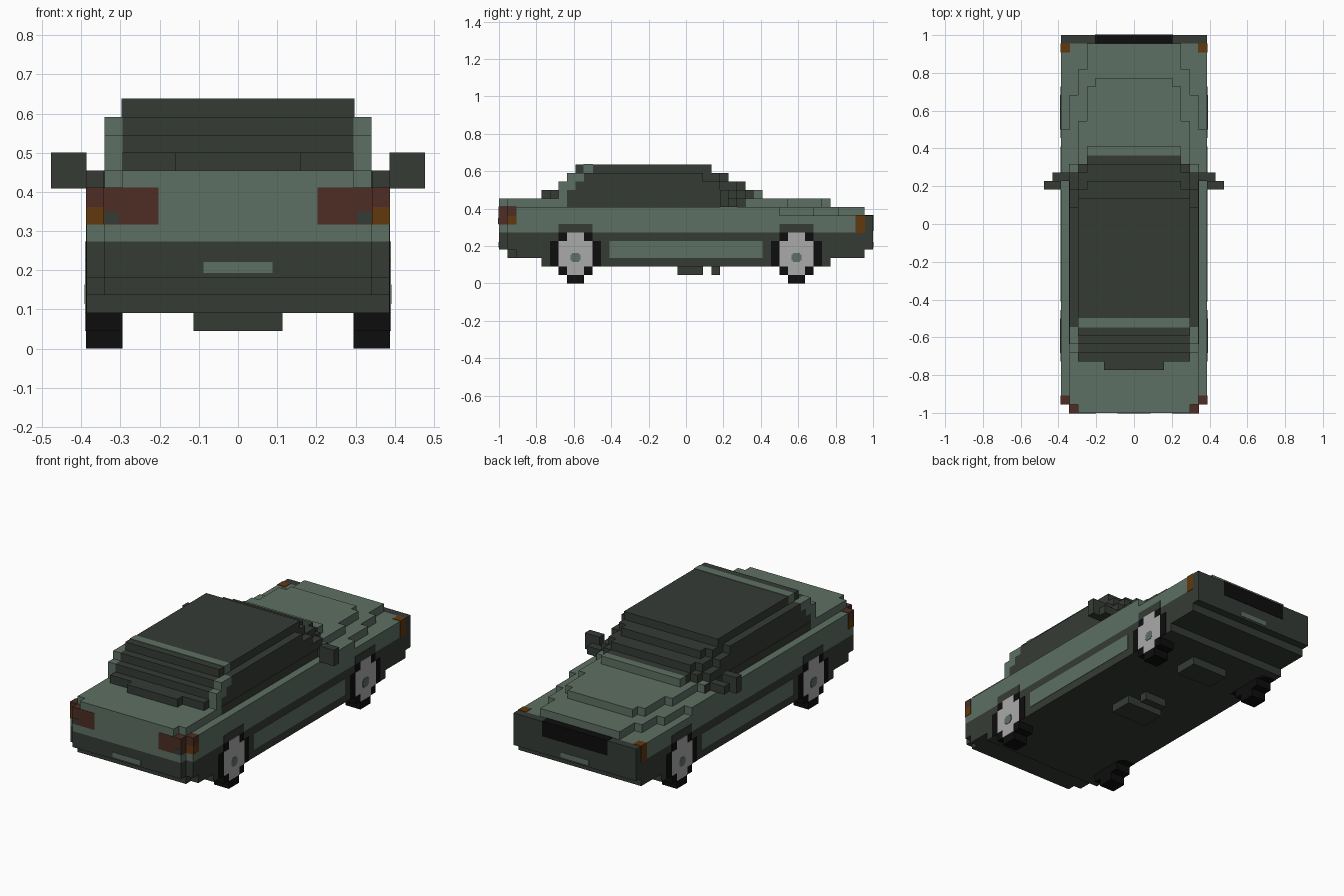
import bpy
import bmesh
from mathutils import Vector

U = 2 / 44          # size of one block
EPS = 0.045         # how far overlays stand proud, in blocks

if "Cube" in bpy.data.objects:
    bpy.data.objects.remove(bpy.data.objects["Cube"])


def material(name, r, g, b):
    m = bpy.data.materials.new(name)
    m.use_nodes = True
    m.diffuse_color = (r, g, b, 1)
    m.node_tree.nodes["Principled BSDF"].inputs["Base Color"].default_value = (r, g, b, 1)
    return m


GREEN = material("sage green", 0.11, 0.16, 0.125)
DARK = material("dark green grey", 0.036, 0.044, 0.036)
BLACK = material("tyre black", 0.004, 0.004, 0.004)
SILVER = material("wheel silver", 0.40, 0.40, 0.40)
BROWN = material("lamp brown", 0.075, 0.027, 0.018)
ORANGE = material("indicator orange", 0.12, 0.04, 0.004)


def finish(bm, name, mat):
    bmesh.ops.recalc_face_normals(bm, faces=bm.faces)
    mesh = bpy.data.meshes.new(name)
    bm.to_mesh(mesh)
    bm.free()
    mesh.materials.append(mat)
    obj = bpy.data.objects.new(name, mesh)
    bpy.context.collection.objects.link(obj)
    return obj


def stepped(name, steps, end, low, high, mat, place):
    """Symmetric stepped outline, each step (start, half width), extruded low to high."""
    side = []
    for i, (start, half) in enumerate(steps):
        stop = steps[i + 1][0] if i + 1 < len(steps) else end
        side += [(half, start), (half, stop)]
    outline = side + [(-w, s) for w, s in reversed(side)]
    bm = bmesh.new()
    face = bm.faces.new([bm.verts.new(place(w, s, low)) for w, s in outline])
    new = bmesh.ops.extrude_face_region(bm, geom=[face])["geom"]
    shift = place(0, 0, high) - place(0, 0, low)
    bmesh.ops.translate(bm, vec=shift, verts=[v for v in new if isinstance(v, bmesh.types.BMVert)])
    return finish(bm, name, mat)


def slab(name, steps, end, z0, z1, mat):
    return stepped(name, steps, end, z0, z1, mat,
                   lambda w, y, z: Vector((w, y - 22, z)) * U)


def box(name, x, y, z, mat, grow=0.0):
    bm = bmesh.new()
    bmesh.ops.create_cube(bm, size=1)
    for v in bm.verts:
        for i, (a, b) in enumerate((x, y, z)):
            v.co[i] = (a - grow if v.co[i] < 0 else b + grow) * U
        v.co.y -= 22 * U
    return finish(bm, name, mat)


def pair(name, x, y, z, mat, grow=0.0):
    box("left_" + name, x, y, z, mat, grow)
    box("right_" + name, (-x[1], -x[0]), y, z, mat, grow)


# Lower body
slab("floor", [(5, 8.5)], 39, 2, 3, DARK)
slab("valance", [(1, 7.5), (2, 8.5)], 43, 3, 4, DARK)
slab("bumper_band", [(0, 7.5), (1, 8.5)], 44, 4, 6, DARK)
slab("nose", [(43, 8.5)], 44, 6, 8, DARK)

# Green upper body and bonnet
slab("waist", [(0, 7.5), (1, 8.5)], 43, 6, 8, GREEN)
slab("shoulder", [(0, 7.5), (1, 8.5), (33, 7.5), (37, 6.5), (40, 5.5)], 43, 8, 9, GREEN)
slab("bonnet_and_deck", [(0, 6.5), (1, 7.5), (29, 6.5), (34, 5.5), (38, 4.5)], 39, 9, 10, GREEN)
slab("cowl", [(30, 5.5)], 31, 10, 11, GREEN)

# Glasshouse, one layer per step
slab("cabin_base", [(5, 3.5), (6, 6.5), (8, 7.5), (28, 6.5), (29, 5.5)], 30, 10, 11, DARK)
slab("cabin_middle", [(7, 6.5), (9, 7.5), (26, 6.5), (28, 5.5)], 29, 11, 12, DARK)
slab("cabin_upper", [(8, 6.5), (10, 7.5), (24, 6.5), (26, 5.5)], 27, 12, 13, DARK)
slab("roof", [(9, 6.5)], 25, 13, 14, DARK)
box("roof_band", (-6.5, 6.5), (10, 11), (13, 14), GREEN, EPS)
for part, y, z in (("base", (7, 8), 10), ("middle", (7, 9), 11), ("upper", (8, 10), 12)):
    pair("pillar_" + part, (6.5, 7.5), y, (z, z + 1), GREEN)
pair("window_sill", (7.4, 7.5 + EPS), (8, 29), (9, 10), DARK)

# Side trim and wheel arches
pair("side_stripe", (8.4, 8.5 + EPS), (13, 31), (3, 5), GREEN)
for end, y in (("tail", 9), ("nose", 35)):
    pair(end + "_arch", (8.4, 8.5 + EPS), (y - 2, y + 2), (6, 7), DARK)

# Mirrors
pair("mirror", (8.5, 10.5), (26, 27), (9, 11), DARK)
pair("mirror_arm", (7.5, 9.5), (27, 28), (9, 10), DARK)

# Lamps, grille and number plates
pair("tail_lamp", (4.5, 7.5), (0, 1), (7, 9), BROWN, EPS)
pair("tail_lamp_corner", (7.5, 8.5), (1, 2), (8, 9), BROWN, EPS)
pair("tail_indicator", (7.5, 8.5), (1, 2), (7, 8), ORANGE, EPS)
pair("reverse_lamp", (6.7, 7.5), (-2 * EPS, 0.5), (7, 7.7), DARK)
pair("nose_indicator", (7.5, 8.5), (42, 43), (6, 8), ORANGE, EPS)
box("grille", (-4.5, 4.5), (43, 44), (6.2, 8), BLACK, EPS)
box("tail_plate", (-1.95, 1.95), (-EPS, 0.1), (4.25, 4.85), GREEN)
box("nose_plate", (-1.95, 1.95), (43.9, 44 + EPS), (4.25, 4.85), GREEN)

# Wheels: stepped tyre, hub plate and cap on each corner
for end, y in (("tail", 9), ("nose", 35)):
    for side, s in (("left", 1), ("right", -1)):
        def place(w, z, x, y=y, s=s):
            return Vector((s * x, y + w - 22, z)) * U
        name = f"{side}_{end}_"
        stepped(name + "tyre", [(0, 1), (1, 2), (2, 3), (5, 2)], 6, 6.5, 8.5 + EPS, BLACK, place)
        stepped(name + "hub", [(1, 1), (2, 2), (5, 1)], 6, 8.4, 8.5 + 2 * EPS, SILVER, place)
        stepped(name + "cap", [(2.5, 0.4), (2.7, 0.6), (3.4, 0.4)], 3.6, 8.4, 8.5 + 3 * EPS, GREEN, place)

# Underside fittings
box("gearbox", (-2.5, 2.5), (21, 24), (1, 2), DARK)
box("front_axle_block", (-2.5, 2.5), (33, 36), (1, 2), DARK)
box("exhaust_bracket", (-1.5, 1.5), (25, 26), (1, 2), DARK)
